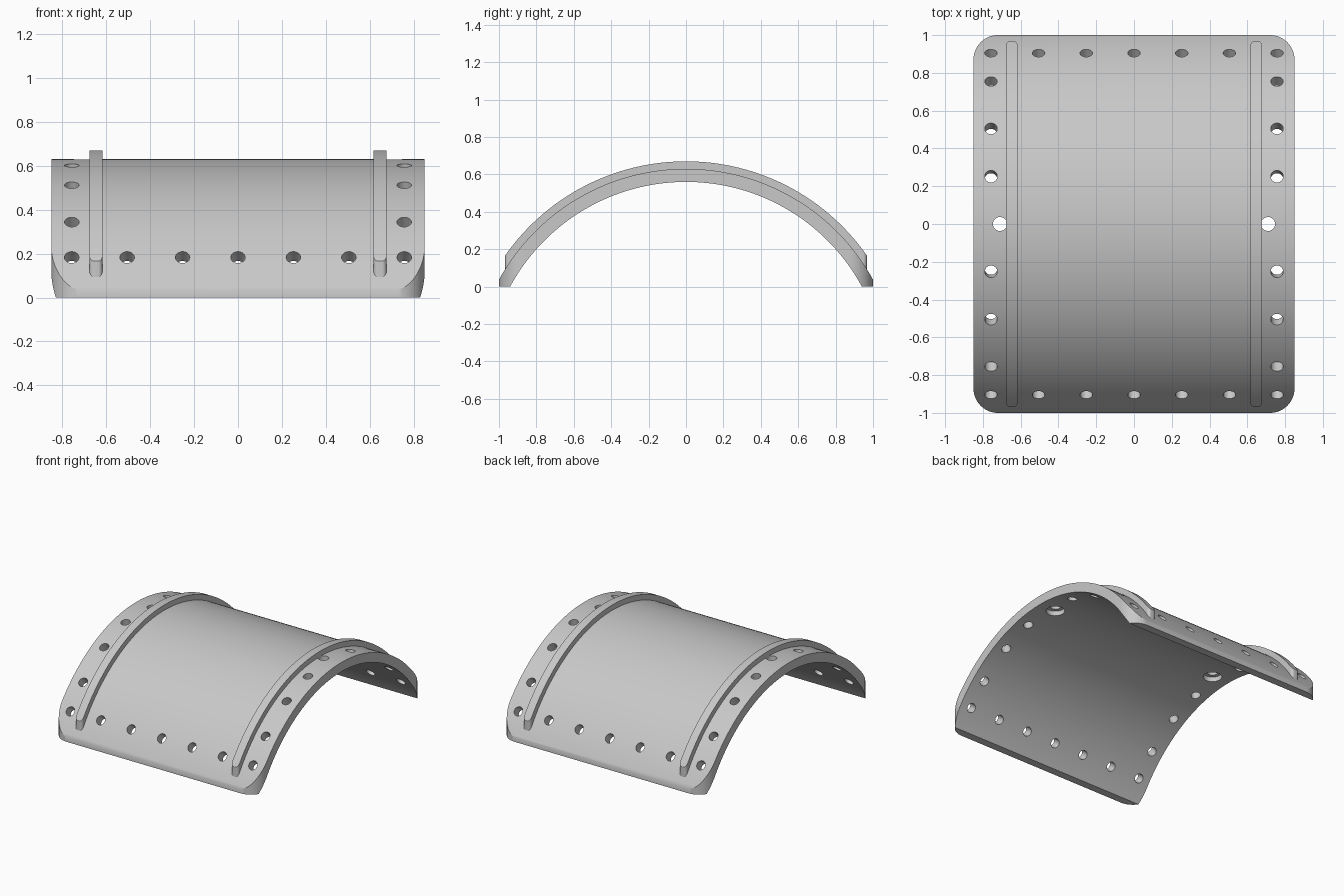
import bpy, bmesh, math
from mathutils import Matrix, Vector

if "Cube" in bpy.data.objects:
    bpy.data.objects.remove(bpy.data.objects["Cube"])

AXIS_Z = -0.51                       # height of the arch axis
R_IN, R_OUT, R_RIB = 1.07, 1.14, 1.18

grey = bpy.data.materials.new("plain_grey")
grey.use_nodes = True
colour = (0.58, 0.58, 0.58, 1)
grey.diffuse_color = colour
grey.node_tree.nodes["Principled BSDF"].inputs["Base Color"].default_value = colour


def make_object(name, bm):
    bmesh.ops.recalc_face_normals(bm, faces=bm.faces)
    mesh = bpy.data.meshes.new(name)
    bm.to_mesh(mesh)
    bm.free()
    mesh.materials.append(grey)
    ob = bpy.data.objects.new(name, mesh)
    bpy.context.collection.objects.link(ob)
    return ob


def extrude_outline(name, points, offset):
    bm = bmesh.new()
    face = bm.faces.new([bm.verts.new(p) for p in points])
    moved = bmesh.ops.extrude_face_region(bm, geom=[face])["geom"]
    bmesh.ops.translate(bm, vec=offset,
                        verts=[v for v in moved if isinstance(v, bmesh.types.BMVert)])
    return make_object(name, bm)


def arch(name, inner, outer, x, width, segments=112):
    """Curved strip around the arch axis."""
    span = math.radians(70)
    angles = [span * (2 * i / segments - 1) for i in range(segments + 1)]
    path = [(outer, a) for a in angles] + [(inner, a) for a in reversed(angles)]
    pts = [(x - width / 2, r * math.sin(a), AXIS_Z + r * math.cos(a)) for r, a in path]
    return extrude_outline(name, pts, (width, 0, 0))


def rounded_prism(name, x, half_x, half_y, radius, steps=16):
    """Upright block with a rounded rectangle plan."""
    pts = []
    for k, (sx, sy) in enumerate([(1, 1), (-1, 1), (-1, -1), (1, -1)]):
        for i in range(steps + 1):
            a = math.pi / 2 * (k + i / steps)
            pts.append((x + sx * (half_x - radius) + radius * math.cos(a),
                        sy * (half_y - radius) + radius * math.sin(a), 0))
    return extrude_outline(name, pts, (0, 0, 1))


def cut(ob, cutter, operation):
    cutter.hide_render = True
    mod = ob.modifiers.new("cut", "BOOLEAN")
    mod.operation, mod.object, mod.solver = operation, cutter, "EXACT"
    bpy.ops.object.select_all(action="DESELECT")
    bpy.context.view_layer.objects.active = ob
    ob.select_set(True)
    bpy.ops.object.modifier_apply(modifier=mod.name)
    bpy.data.objects.remove(cutter)


def smooth(ob):
    bpy.ops.object.select_all(action="DESELECT")
    bpy.context.view_layer.objects.active = ob
    ob.select_set(True)
    bpy.ops.object.shade_smooth_by_angle(angle=math.radians(30))


def add_drill(bm, x, y, radius, low, high):
    """Cylinder pointing away from the arch axis, between two radii."""
    tilt = math.asin(y / R_OUT)
    mid = (low + high) / 2
    place = (Matrix.Translation(Vector((x, 0, AXIS_Z)))
             @ Matrix.Rotation(-tilt, 4, "X")
             @ Matrix.Translation(Vector((0, 0, mid))))
    bmesh.ops.create_cone(bm, cap_ends=True, segments=32, radius1=radius,
                          radius2=radius, depth=high - low, matrix=place)


# Curved plate with rounded plan corners
plate = arch("curved_plate", R_IN, R_OUT, 0, 1.9)
cut(plate, rounded_prism("plate_trim", 0, 0.85, 1.0, 0.13), "INTERSECT")

# Bolt holes along all four edges, and the larger holes at the crown
drills = bmesh.new()
for side in (-1, 1):
    for i in range(-3, 4):
        add_drill(drills, i * 0.2525, side * 0.905, 0.033, 1.0, 1.25)
    for y in (0.252, 0.505, 0.755):
        for end in (-1, 1):
            add_drill(drills, side * 0.757, end * y, 0.033, 1.0, 1.25)
    add_drill(drills, side * 0.71, 0, 0.037, 1.0, 1.25)
cut(plate, make_object("hole_cutters", drills), "DIFFERENCE")

# Recesses under the crown holes
recesses = bmesh.new()
for side in (-1, 1):
    add_drill(recesses, side * 0.71, 0, 0.065, 1.0, 1.105)
cut(plate, make_object("recess_cutters", recesses), "DIFFERENCE")
smooth(plate)

# Raised ribs
for label, side in (("left", 1), ("right", -1)):
    rib = arch(label + "_rib", R_OUT - 0.015, R_RIB, side * 0.647, 0.2)
    cut(rib, rounded_prism("rib_trim", side * 0.647, 0.03, 0.967, 0.02, 8), "INTERSECT")
    smooth(rib)
